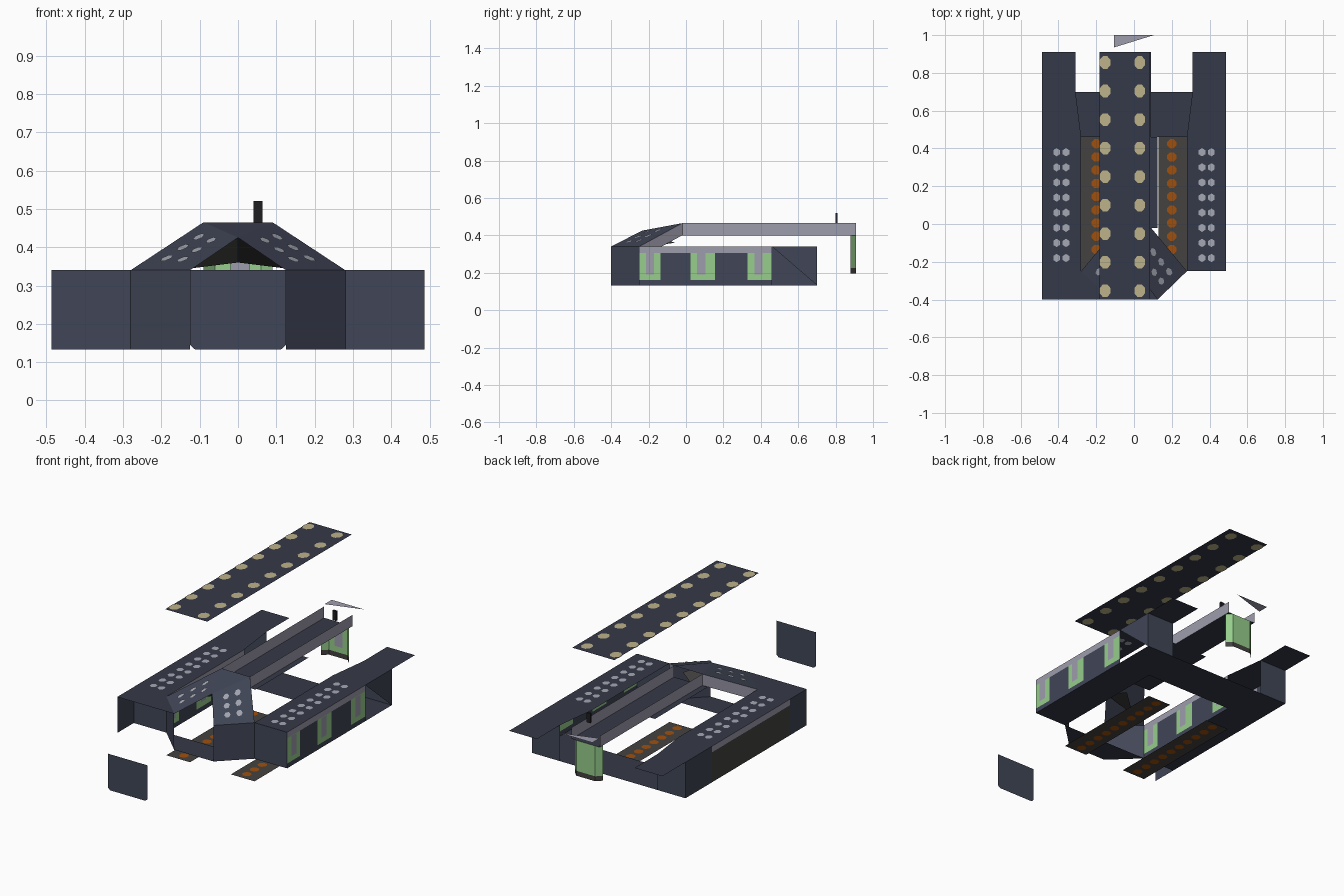
import bpy, bmesh, math

if "Cube" in bpy.data.objects:
    bpy.data.objects.remove(bpy.data.objects["Cube"])


def lin(c):
    c /= 255
    return c / 12.92 if c <= 0.04045 * 1 else ((c + 0.055) / 1.055) ** 2.4


def material(name, r, g, b):
    m = bpy.data.materials.new(name)
    m.diffuse_color = (lin(r), lin(g), lin(b), 1)
    m.use_nodes = True
    m.node_tree.nodes["Principled BSDF"].inputs["Base Color"].default_value = m.diffuse_color
    return m


DEEP = material("deep slate", 53, 56, 72)
SLATE = material("slate", 65, 70, 87)
LAV = material("pale lavender", 158, 157, 174)
BROWN = material("dark brown grey", 68, 66, 64)
GREEN = material("window green", 150, 205, 140)
ORANGE = material("orange lamp", 160, 80, 12)
CREAM = material("cream lamp", 188, 178, 136)
PALE = material("pale lamp", 165, 168, 180)
DARK = material("near black", 30, 30, 34)


def panels(name, polys, mat):
    """One object made of flat polygon panels."""
    bm = bmesh.new()
    for p in polys:
        bm.faces.new([bm.verts.new(v) for v in p])
    me = bpy.data.meshes.new(name)
    bm.to_mesh(me)
    bm.free()
    me.materials.append(mat)
    ob = bpy.data.objects.new(name, me)
    bpy.context.collection.objects.link(ob)
    return ob


def flat(x0, x1, y0, y1, z):
    return [(x0, y0, z), (x1, y0, z), (x1, y1, z), (x0, y1, z)]


def side(x, y0, y1, z0, z1):
    return [(x, y0, z0), (x, y1, z0), (x, y1, z1), (x, y0, z1)]


def front(y, x0, x1, z0, z1):
    return [(x0, y, z0), (x1, y, z0), (x1, y, z1), (x0, y, z1)]


def mirror(polys):
    return [[(-x, y, z) for x, y, z in reversed(p)] for p in polys]


def down(polys):
    """Turn the panels to face the other way."""
    return [list(reversed(p)) for p in polys]


def drop(a, b, h):
    return [a, b, (b[0], b[1], b[2] - h), (a[0], a[1], a[2] - h)]


def disc(x, y, z, rx, ry, n=8):
    t = 2 * math.pi / n
    return [(x + rx * math.cos(t * (i + .5)), y + ry * math.sin(t * (i + .5)), z) for i in range(n)]


B, T, TOP = 0.133, 0.34, 0.465      # floor, wing roof, nave top
XI, XO = 0.28, 0.487                # inner and outer wing edges

# wing roofs and floors
roof = [flat(XI, XO, -.25, .46, T),
        [(XI, .46, T), (XO, .46, T), (XO, .91, T), (.31, .91, T), (.31, .70, T)]]
panels("wing_roofs", roof + mirror(roof), DEEP)
panels("left_front_overhang", [[(-XO, -.4, T), (-.125, -.4, T), (-XI, -.25, T), (-XO, -.25, T)]], DEEP)
floor = [flat(XI, XO, -.25, .70, B)]
panels("wing_floors", down(floor + mirror(floor)), DEEP)
panels("back_floor", down([[(-XI, .46, B), (XI, .46, B), (.31, .70, B), (-.31, .70, B)]]), DEEP)
panels("front_bay_floor", down([[(-.125, -.4, B), (.125, -.4, B), (XI, -.25, B), (-XI, -.25, B)]]), DEEP)

# wing end walls
ends = [front(-.25, XI, XO, B, T), front(.70, .31, XO, B, T)]
panels("wing_end_walls", ends + mirror(ends), SLATE)
panels("left_side_walls", [side(-XO, .46, .70, B, T), side(-XO, -.4, -.25, B, T)], SLATE)
panels("right_rear_side_wall", [[(XO, .46, T), (XO, .70, T), (XO, .70, B)]], SLATE)

# window walls: right outer side and left inner side
WINDOWS = [(-.25, -.135), (.025, .155), (.33, .46)]
PIERS = [(-.135, .025), (.155, .33)]
for label, x in (("right_outer", XO), ("left_inner", -XI)):
    panels(label + "_piers", [side(x, a, b, B, .305) for a, b in PIERS], SLATE)
    panels(label + "_windows", [side(x, a, b, .16, .305) for a, b in WINDOWS], GREEN)
    panels(label + "_sills", [side(x, a, b, B, .16) for a, b in WINDOWS], SLATE)
    panels(label + "_window_blinds",
           [side(x + .003, a + .035, a + .08, .19, .305) for a, b in WINDOWS], LAV)
    panels(label + "_fascia", [side(x, -.25, .46, .305, T)], LAV)

# left outer wall
panels("left_outer_wall", [side(-XO, -.25, .46, B, .305)], BROWN)
panels("left_outer_fascia", [side(-XO, -.25, .46, .305, T)], LAV)

# front hump roof
A, C, D, G = (.09, -.02, TOP), (XI, -.25, T), (.125, -.4, T), (0, -.235, .425)
facet = [[D, C, A, G]]
panels("hump_facets", facet + mirror(facet), SLATE)
panels("hump_crown", [[G, A, (-A[0], A[1], A[2])]], SLATE)

# lining seen inside the gable opening
lining = [[G, (0, -.06, .36), (.16, -.2, T)]]
panels("gable_lining", lining + mirror(lining), BROWN)


def on_facet(u, v):
    """Point a little above the right hump facet."""
    lo = [D[i] + (C[i] - D[i]) * u for i in range(3)]
    hi = [G[i] + (A[i] - G[i]) * u for i in range(3)]
    p = [lo[i] + (hi[i] - lo[i]) * v for i in range(3)]
    return (p[0] + .002, p[1] - .002, p[2] + .004)


lamps = [[on_facet(u + .08 * math.cos(k * math.pi / 3), v + .08 * math.sin(k * math.pi / 3))
          for k in range(6)] for u in (.35, .65) for v in (.25, .5, .75)]
panels("hump_lamps", lamps + mirror(lamps), PALE)

# chamfered bay walls below the hump
bay = [drop(C, D, T - B)]
panels("bay_chamfer_walls", bay + mirror(bay), SLATE)

# nave beams and their sloping ends
beam = [drop((.09, .91, TOP), A, .065)]
panels("nave_beams", down(beam + mirror(beam)), LAV)
slope = [drop(A, C, .065)]
panels("sloping_beam_ends", slope + mirror(slope), LAV)
panels("nave_ceiling", [flat(-.09, .09, -.02, .91, .40)], DEEP)
eave = [flat(.09, .125, -.02, .46, .40)]
panels("nave_eaves", eave + mirror(eave), DEEP)

# separated front panel with clipped lower corners
panels("front_panel", down([[(-.112, -1, B), (.112, -1, B), (.125, -1, B + .012), (.125, -1, T),
                             (-.125, -1, T), (-.125, -1, B + .012)]]), SLATE)

# raised roof strip with lamps on both faces
ZS = 0.925
panels("raised_roof_strip", down([flat(-.182, .085, -.4, .91, ZS)]), DEEP)
panels("roof_strip_lamps", down([disc(x, .855 - .151 * k, ZS + dz, .031, .036)
                                 for k in range(9) for x in (-.153, .03) for dz in (.003, -.003)]), CREAM)

# lowered floor strips with orange lamps
strip = [flat(.13, XI, -.25, .46, .003)]
panels("floor_strips", down(strip + mirror(strip)), BROWN)
dots = [disc(.2, .425 - .07 * k, z, .026, .026) for k in range(10) for z in (0, .006)]
panels("floor_strip_lamps", down(dots + mirror(dots)), ORANGE)

# wing ceiling lamps, seen on both faces of the roof
ceil = [disc(x, .38 - .08 * k, T + dz, .02, .022, 6)
        for k in range(8) for x in (.36, .41) for dz in (-.002, .002)]
panels("wing_ceiling_lamps", down(ceil + mirror(ceil)), PALE)

# glazed rear bay
plan = [(-.09, .88), (-.06, .91), (.06, .91), (.09, .88)]


def bay_ring(z0, z1):
    return [[(*a, z0), (*b, z0), (*b, z1), (*a, z1)] for a, b in zip(plan, plan[1:])]


panels("rear_bay_glass", down(bay_ring(.225, .40)), GREEN)
panels("rear_bay_base", down(bay_ring(.197, .225)), BROWN)
panels("rear_bay_blind", [front(.906, -.02, .03, .26, .40)], LAV)

# rear canopy triangle
panels("rear_canopy", down([[(-.105, .935, TOP), (.105, 1, TOP), (-.105, 1, TOP)]]), LAV)

# small chimney pin
bpy.ops.mesh.primitive_cube_add(size=1, location=(.052, .805, .4925))
pin = bpy.context.object
pin.name = "chimney_pin"
pin.scale = (.024, .012, .055)
pin.data.materials.append(DARK)
